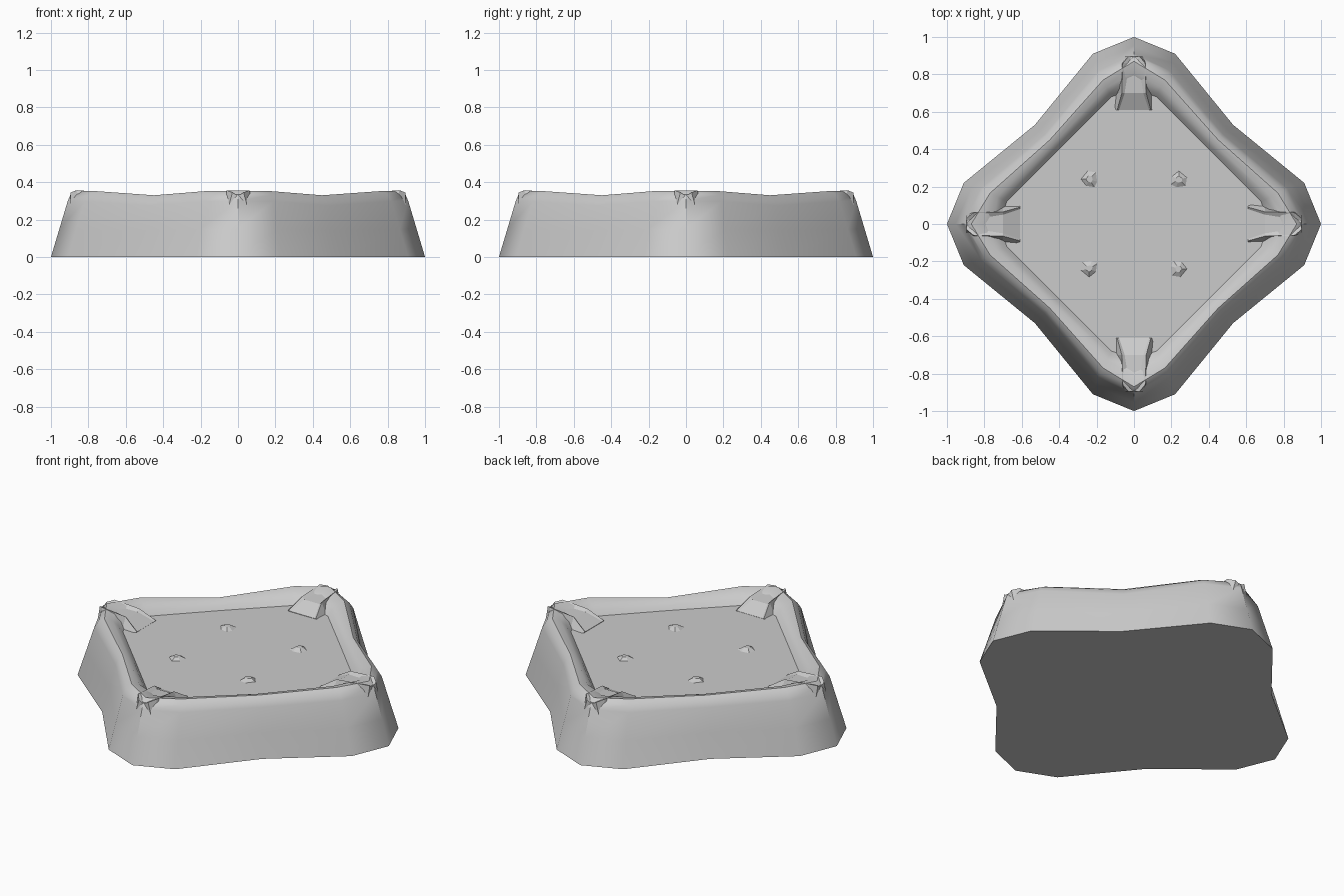
import bpy, math
from mathutils import Matrix

if "Cube" in bpy.data.objects:
    bpy.data.objects.remove(bpy.data.objects["Cube"])


def make(name, verts, faces, smooth=None):
    me = bpy.data.meshes.new(name)
    me.from_pydata(verts, [], faces)
    me.update()
    ob = bpy.data.objects.new(name, me)
    bpy.context.collection.objects.link(ob)
    if smooth:
        bpy.ops.object.select_all(action='DESELECT')
        ob.select_set(True)
        bpy.context.view_layer.objects.active = ob
        bpy.ops.object.shade_smooth_by_angle(angle=math.radians(smooth))
    return ob


def loft(rings):
    n = len(rings[0])
    verts = [v for r in rings for v in r]
    faces = [(i * n + j, i * n + (j + 1) % n, (i + 1) * n + (j + 1) % n, (i + 1) * n + j)
             for i in range(len(rings) - 1) for j in range(n)]
    faces.append(tuple(reversed(range(n))))
    faces.append(tuple(range((len(rings) - 1) * n, len(rings) * n)))
    return verts, faces


# Tray: four-fold outline (tip, shoulder, side middle) lofted up, over the rim, to the floor
def outline(tip, cx, cy, mid, z_tip, z_mid):
    quarter = [(tip, 0, z_tip), (cx, cy, z_tip - 0.002 * (z_tip > 0)), (mid, mid, z_mid), (cy, cx, z_tip - 0.002 * (z_tip > 0))]
    ring = []
    for k in range(4):
        for x, y, z in quarter:
            for _ in range(k):
                x, y = -y, x
            ring.append((x, y, z))
    return ring


sections = [
    (1.00, 0.91, 0.22, 0.53, 0.0, 0.0),
    (0.955, 0.865, 0.205, 0.502, 0.15, 0.14),
    (0.91, 0.82, 0.19, 0.478, 0.30, 0.275),
    (0.895, 0.80, 0.18, 0.466, 0.335, 0.312),
    (0.87, 0.77, 0.165, 0.45, 0.355, 0.33),
    (0.81, 0.73, 0.145, 0.43, 0.345, 0.325),
    (0.75, 0.70, 0.13, 0.412, 0.315, 0.305),
    (0.72, 0.68, 0.12, 0.40, 0.285, 0.285),
]
v, f = loft([outline(*s) for s in sections])
make("tray", v, f, 45)

# Corner rests: grooved ramp running from the rim down to the floor
# each section: radius, groove half width, lip half width, foot half width, groove z, lip z
rest = [
    (0.895, 0.015, 0.03, 0.05, 0.335, 0.345),
    (0.86, 0.025, 0.06, 0.07, 0.342, 0.357),
    (0.70, 0.05, 0.065, 0.10, 0.330, 0.345),
    (0.61, 0.08, 0.09, 0.11, 0.286, 0.290),
]
rings = []
for r, g, l, w, zg, zl in rest:
    zb = 0.27
    rings.append([(r, -w, zb), (r, -l, zl), (r, -g, zg), (r, g, zg), (r, l, zl), (r, w, zb)])
v, f = loft(rings)
for k, side in enumerate(("right", "back", "left", "front")):
    ob = make(side + "_corner_rest", v, f)
    ob.data.transform(Matrix.Rotation(k * math.pi / 2, 4, 'Z'))

# Low faceted studs on the floor
for k in range(4):
    low = [(0.18, 0.20), (0.22, 0.18), (0.29, 0.19), (0.30, 0.25), (0.24, 0.30), (0.19, 0.26)]
    v, f = loft([[(x, y, 0.275) for x, y in low],
                 [(0.24 + (x - 0.24) * 0.3, 0.24 + (y - 0.24) * 0.3, 0.300) for x, y in low]])
    ob = make("floor_stud_%d" % (k + 1), v, f)
    ob.data.transform(Matrix.Rotation(k * math.pi / 2, 4, 'Z'))
